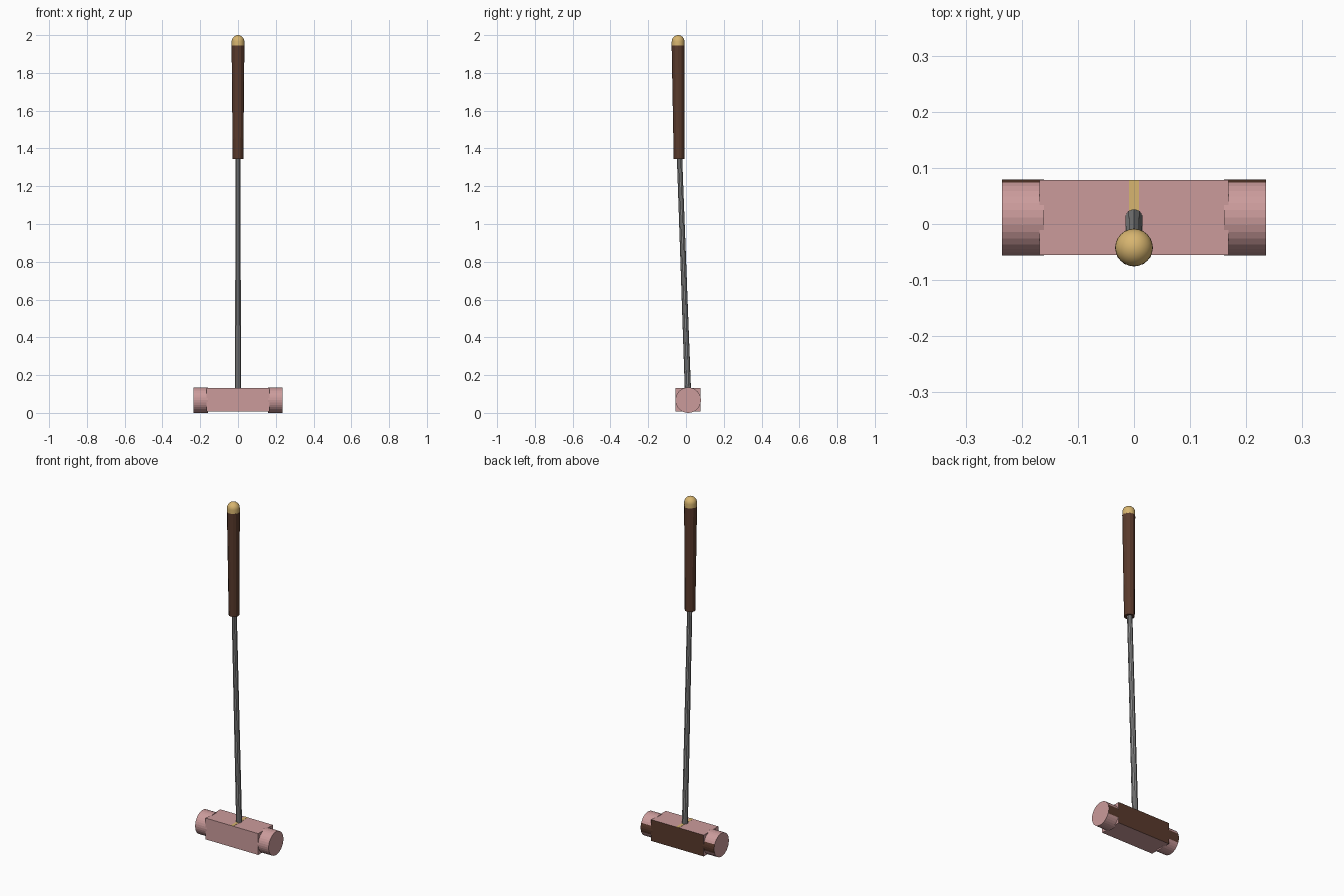
import bpy, bmesh, math
from mathutils import Vector

if "Cube" in bpy.data.objects:
    bpy.data.objects.remove(bpy.data.objects["Cube"])


def material(name, rgb):
    m = bpy.data.materials.new(name)
    m.diffuse_color = (*rgb, 1)
    m.use_nodes = True
    m.node_tree.nodes["Principled BSDF"].inputs["Base Color"].default_value = m.diffuse_color
    return m


PINK = material("rose_wood", (0.60, 0.33, 0.33))
BROWN = material("dark_brown", (0.10, 0.042, 0.025))
GOLD = material("pale_gold", (0.68, 0.46, 0.16))
STEEL = material("steel_grey", (0.25, 0.25, 0.25))


def finish(bm, name, mats, rule=None, smooth=False):
    bm.normal_update()
    if rule:
        for f in bm.faces:
            f.material_index = rule(f)
    me = bpy.data.meshes.new(name)
    bm.to_mesh(me)
    bm.free()
    for m in mats:
        me.materials.append(m)
    ob = bpy.data.objects.new(name, me)
    bpy.context.collection.objects.link(ob)
    if smooth:
        me.shade_smooth()
    return ob


def box(name, lo, hi, mats, rule=None):
    lo, hi = Vector(lo), Vector(hi)
    bm = bmesh.new()
    bmesh.ops.create_cube(bm, size=1)
    for v in bm.verts:
        v.co = Vector(v.co[i] * (hi[i] - lo[i]) + (hi[i] + lo[i]) / 2 for i in range(3))
    return finish(bm, name, mats, rule)


def rod(name, a, b, ra, rb, sides, mats, rule=None):
    a, b = Vector(a), Vector(b)
    bm = bmesh.new()
    bmesh.ops.create_cone(bm, cap_ends=True, segments=sides, radius1=ra, radius2=rb,
                          depth=(b - a).length)
    turn = (b - a).to_track_quat('Z', 'Y')
    for v in bm.verts:
        v.co = turn @ v.co + (a + b) / 2
    return finish(bm, name, mats, rule)


def brown_back(f):
    return 1 if f.normal.y > 0.93 else 0


# Head: square block with round striking ends, dark strip along the back
CY, CZ, R = 0.0115, 0.0675, 0.0675
box("head_block", (-0.168, CY - 0.0665, 0.008), (0.168, CY + 0.0665, 0.131),
    [PINK, BROWN], brown_back)
for side, s in (("left", -1), ("right", 1)):
    rod(side + "_striking_end", (s * 0.16, CY, CZ), (s * 0.235, CY, CZ), R, R, 32,
        [PINK, BROWN], brown_back)

# Sighting line across the top of the head
box("sight_line", (-0.009, CY - 0.0665, 0.13), (0.009, CY + 0.0665, 0.132), [GOLD])

# Leaning shaft
rod("shaft", (0, 0.012, 0.07), (0, -0.036, 1.40), 0.0165, 0.0140, 10, [STEEL])

# Grip, widening upwards
rod("grip", (0, -0.037, 1.345), (0, -0.042, 1.946), 0.028, 0.034, 12, [BROWN])

# Domed end cap: profile spun around the grip axis
r, base = 0.0335, 1.944
profile = [(0, base), (r, base)]
profile += [(r * math.cos(t * math.pi / 16), 2.0 - r + r * math.sin(t * math.pi / 16))
            for t in range(9)]
bm = bmesh.new()
vs = [bm.verts.new((x, 0, z)) for x, z in profile]
es = [bm.edges.new(p) for p in zip(vs, vs[1:])]
bmesh.ops.spin(bm, geom=vs + es, cent=(0, 0, 0), axis=(0, 0, 1),
               angle=math.tau, steps=24)
bmesh.ops.remove_doubles(bm, verts=bm.verts, dist=0.0001)
bmesh.ops.recalc_face_normals(bm, faces=bm.faces)
cap = finish(bm, "end_cap", [GOLD])
cap.location.y = -0.042
bpy.context.view_layer.objects.active = cap
cap.select_set(True)
bpy.ops.object.shade_smooth_by_angle(angle=math.radians(40))
